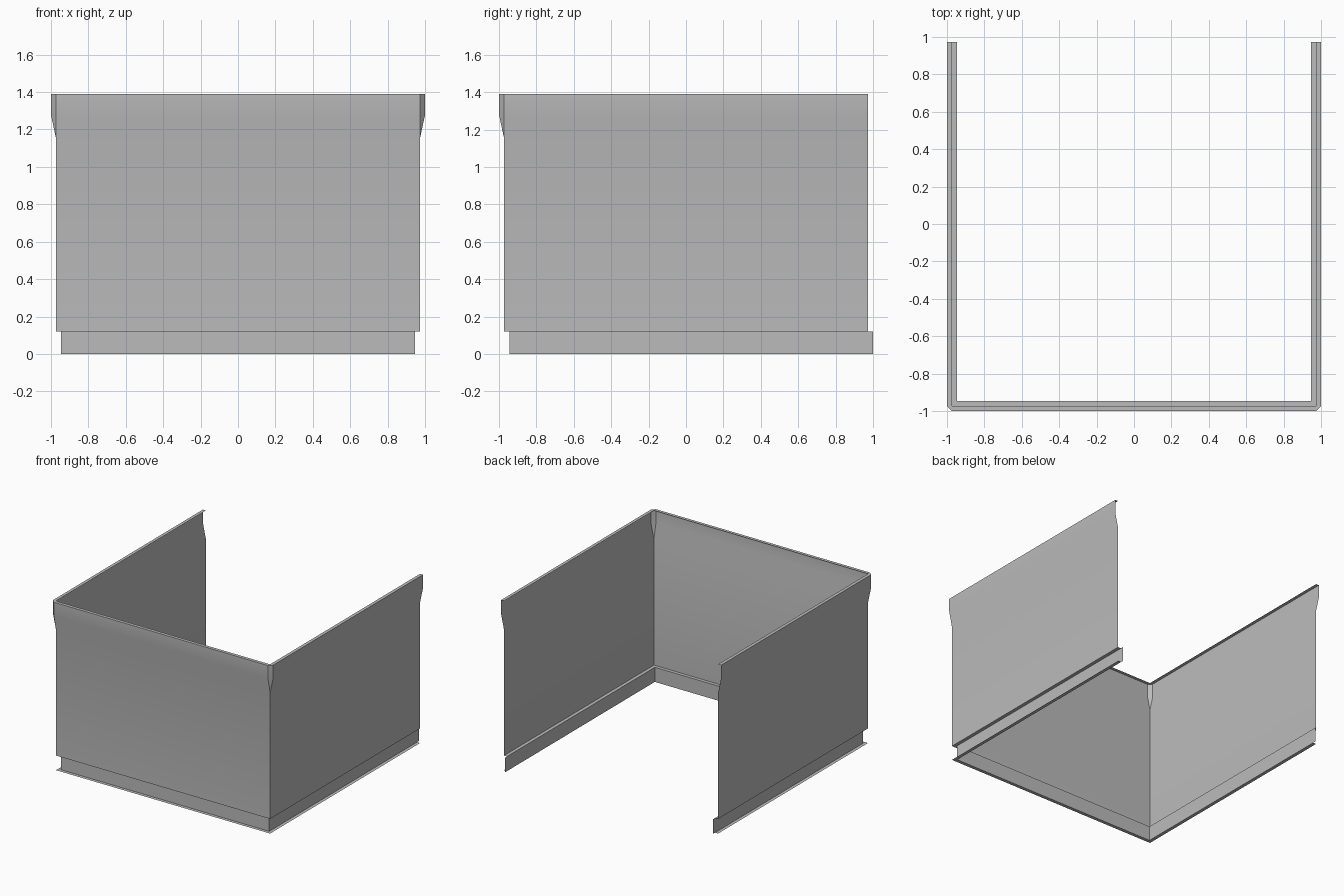
import bpy
import bmesh
import math

cube = bpy.data.objects.get("Cube")
if cube:
    bpy.data.objects.remove(cube, do_unlink=True)

# Half-widths of the folded sheet, its open rear ends and its heights
OUTER, WALL, INNER = 1.0, 0.973, 0.945
REAR, STRIP_REAR = 0.973, 1.0
LEDGE_Z, BEND_Z, FLARE_Z, TOP_Z = 0.12, 1.155, 1.28, 1.39

grey = bpy.data.materials.new("sheet metal grey")
grey.use_nodes = True
colour = (0.5, 0.5, 0.5, 1)
grey.diffuse_color = colour
grey.node_tree.nodes["Principled BSDF"].inputs["Base Color"].default_value = colour


def u_sheet(name, profile, rear=REAR):
    """Sweep a (half-width, height) profile round three sides, open at the rear."""
    bm = bmesh.new()
    rings = []
    for d, z in profile:
        c = min(d, WALL)  # corners wider than the wall are chamfered
        path = [(-d, rear), (-d, -c), (-c, -d), (c, -d), (d, -c), (d, rear)]
        rings.append([bm.verts.new((x, y, z)) for x, y in path])
    for low, high in zip(rings, rings[1:]):
        for i in range(len(low) - 1):
            bm.faces.new((low[i], low[i + 1], high[i + 1], high[i]))
    bmesh.ops.remove_doubles(bm, verts=bm.verts, dist=0.0001)
    mesh = bpy.data.meshes.new(name)
    bm.to_mesh(mesh)
    bm.free()
    mesh.materials.append(grey)
    obj = bpy.data.objects.new(name, mesh)
    bpy.context.collection.objects.link(obj)
    bpy.ops.object.select_all(action="DESELECT")
    obj.select_set(True)
    bpy.context.view_layer.objects.active = obj
    bpy.ops.object.shade_smooth_by_angle(angle=math.radians(30))
    return obj


# Outward flange along the foot
u_sheet("bottom_flange", [(WALL, 0), (INNER, 0)])
# Recessed strip, reaching a little past the wall at the rear
u_sheet("lower_strip", [(INNER, 0), (INNER, LEDGE_Z)], STRIP_REAR)
# Step from the strip out to the wall
u_sheet("ledge", [(INNER, LEDGE_Z), (WALL, LEDGE_Z)])
# Main walls, flaring near the top with chamfered corners
u_sheet("wall_panels", [(WALL, LEDGE_Z), (WALL, BEND_Z),
                        (OUTER, FLARE_Z), (OUTER, TOP_Z)])
# Rim folded inward
u_sheet("top_lip", [(OUTER, TOP_Z), (WALL, TOP_Z)])
